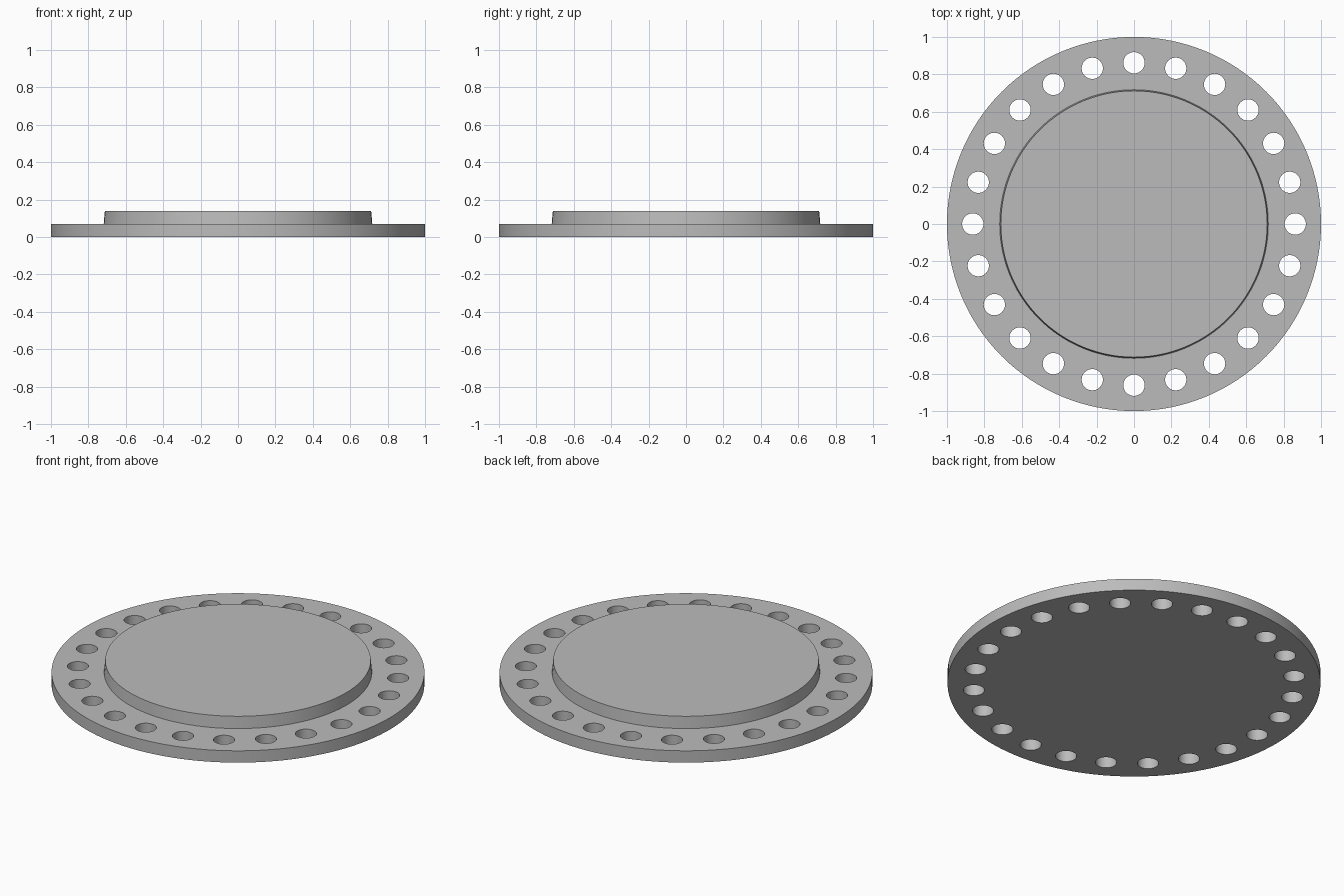
import bpy
import math

if "Cube" in bpy.data.objects:
    bpy.data.objects.remove(bpy.data.objects["Cube"], do_unlink=True)

HOLES = 24
PLATE_TOP = 0.07
DISC_TOP = 0.14

grey = bpy.data.materials.new("light_grey")
grey.use_nodes = True
colour = (0.5, 0.5, 0.5, 1)
grey.diffuse_color = colour
grey.node_tree.nodes["Principled BSDF"].inputs["Base Color"].default_value = colour


def frustum(name, r_low, r_high, z_low, z_high, sides, x=0, y=0):
    bpy.ops.mesh.primitive_cone_add(vertices=sides, radius1=r_low, radius2=r_high,
                                    depth=z_high - z_low,
                                    location=(x, y, (z_low + z_high) / 2))
    obj = bpy.context.object
    obj.name = name
    obj.data.materials.append(grey)
    return obj


def select_only(objects):
    bpy.ops.object.select_all(action="DESELECT")
    for obj in objects:
        obj.select_set(True)
    bpy.context.view_layer.objects.active = objects[0]


# Round base plate
plate = frustum("base_plate", 1, 1, 0, PLATE_TOP, 128)

# Ring of bolt holes cut through the plate
cutters = []
for i in range(HOLES):
    a = math.tau * i / HOLES
    cutters.append(frustum("hole_cutter", 0.057, 0.057, -0.1, 0.2, 32,
                           0.862 * math.cos(a), 0.862 * math.sin(a)))
select_only(cutters)
bpy.ops.object.join()
cutter = bpy.context.object
cutter.hide_render = True

select_only([plate])
cut = plate.modifiers.new("bolt_holes", "BOOLEAN")
cut.operation = "DIFFERENCE"
cut.solver = "EXACT"
cut.object = cutter
bpy.ops.object.modifier_apply(modifier=cut.name)
bpy.data.objects.remove(cutter, do_unlink=True)

# Slightly tapered raised disc
disc = frustum("raised_disc", 0.718, 0.712, PLATE_TOP, DISC_TOP, 128)

select_only([plate, disc])
bpy.ops.object.shade_smooth_by_angle(angle=math.radians(30))
